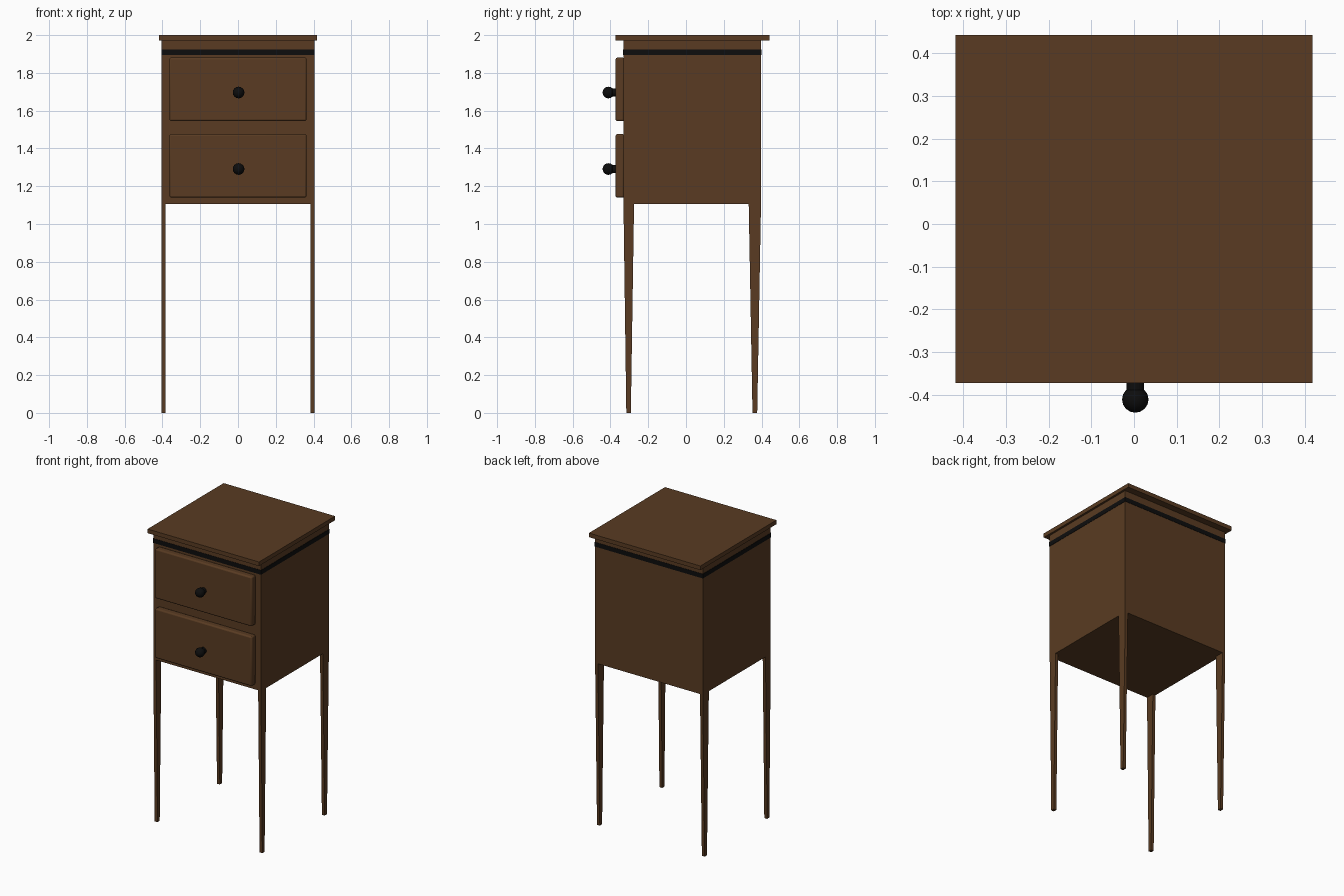
import bpy
import math

cube = bpy.data.objects.get("Cube")
if cube:
    bpy.data.objects.remove(cube, do_unlink=True)


def make_material(name, color):
    mat = bpy.data.materials.new(name)
    mat.use_nodes = True
    mat.diffuse_color = color
    mat.node_tree.nodes["Principled BSDF"].inputs["Base Color"].default_value = color
    return mat


wood = make_material("brown wood", (0.1, 0.044, 0.016, 1))
black = make_material("black trim", (0.004, 0.004, 0.004, 1))


def finish(obj, name, mat):
    obj.name = name
    obj.data.materials.append(mat)
    return obj


def box(name, mat, x, y, z):
    """Box from its (low, high) range on each axis."""
    ranges = (x, y, z)
    bpy.ops.mesh.primitive_cube_add(size=1)
    obj = bpy.context.object
    for v in obj.data.vertices:
        v.co = [r[0] if c < 0 else r[1] for r, c in zip(ranges, v.co)]
    return finish(obj, name, mat)


def smooth(obj):
    bpy.ops.object.select_all(action="DESELECT")
    obj.select_set(True)
    bpy.context.view_layer.objects.active = obj
    bpy.ops.object.shade_smooth_by_angle(angle=math.radians(40))


HALF = 0.404
FRONT, BACK = -0.331, 0.397
BOTTOM, TOP = 1.105, 1.972

# Cabinet, top board and dark inlay band
box("cabinet", wood, (-HALF, HALF), (FRONT, BACK), (BOTTOM, TOP))
box("top_board", wood, (-0.418, 0.418), (-0.372, 0.443), (TOP, 2))
lip = 0.002
box("inlay_band", black, (-HALF - lip, HALF + lip), (FRONT - lip, BACK + lip), (1.895, 1.925))

# Legs: thin boards tapering along y toward the foot
for side, sx in (("left", 1), ("right", -1)):
    for end, upper, lower in (("front", (FRONT, -0.275), (-0.316, -0.292)),
                              ("back", (0.332, BACK), (0.352, 0.377))):
        leg = box(f"{end}_{side}_leg", wood, sorted((sx * 0.383, sx * HALF)),
                  upper, (0, BOTTOM))
        middle = sum(upper) / 2
        for v in leg.data.vertices:
            if v.co.z < 0.5:
                v.co.y = lower[0] if v.co.y < middle else lower[1]

# Drawers with softened edges, each with a round knob on a short stem
for level, low, high in (("upper", 1.545, 1.881), ("lower", 1.14, 1.476)):
    drawer = box(f"{level}_drawer", wood, (-0.363, 0.363), (-0.373, FRONT + 0.005), (low, high))
    bevel = drawer.modifiers.new("soft_edges", "BEVEL")
    bevel.width = 0.009
    bevel.segments = 2
    smooth(drawer)

    z = (low + high) / 2 - 0.017
    bpy.ops.mesh.primitive_cylinder_add(vertices=16, radius=0.021, depth=0.045,
                                        location=(0.003, -0.39, z),
                                        rotation=(math.pi / 2, 0, 0))
    smooth(finish(bpy.context.object, f"{level}_knob_stem", black))
    bpy.ops.mesh.primitive_uv_sphere_add(segments=16, ring_count=8, radius=0.031,
                                         location=(0.003, -0.411, z),
                                         rotation=(math.pi / 2, 0, 0))
    smooth(finish(bpy.context.object, f"{level}_knob", black))
